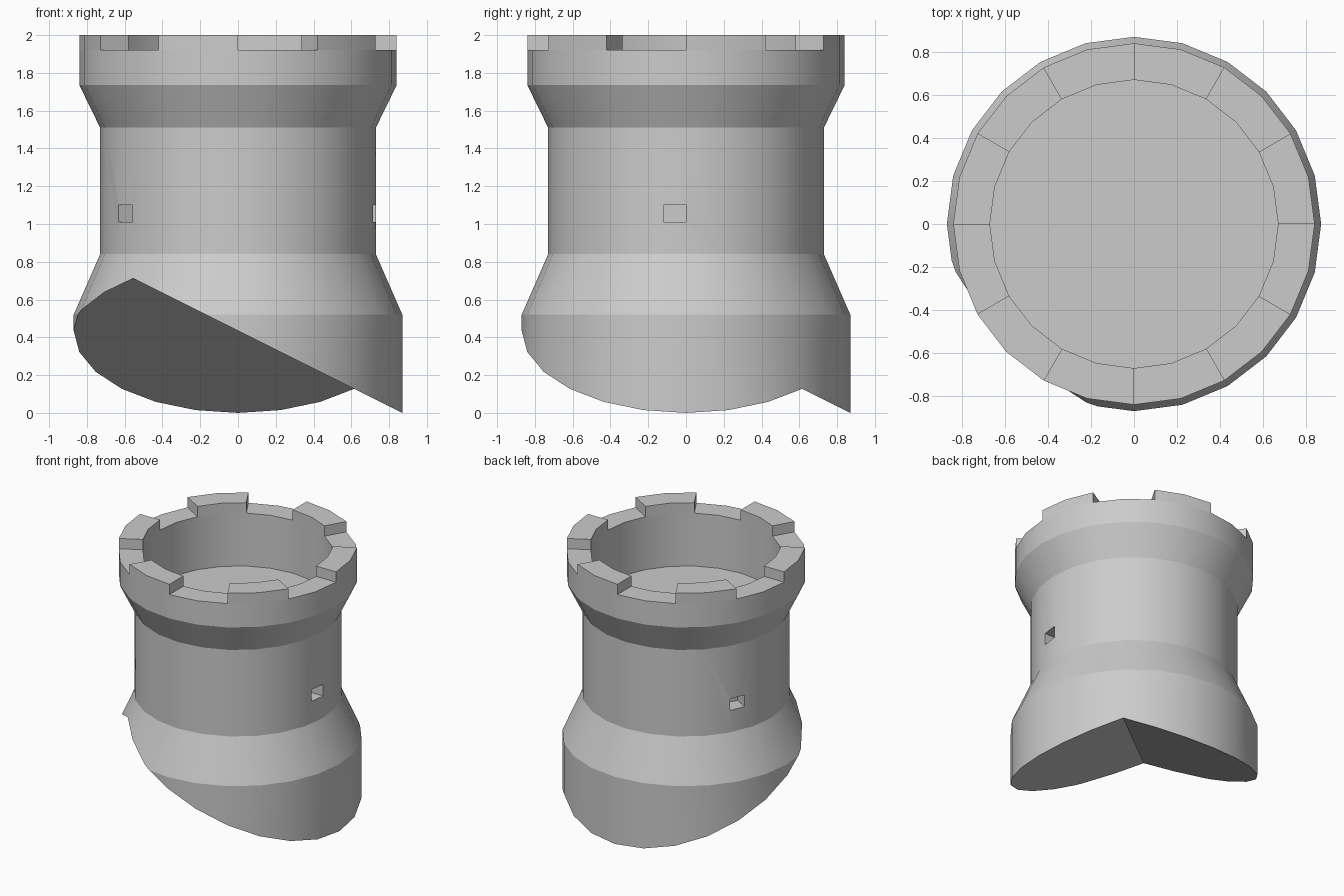
import bpy, bmesh, math
from mathutils import Matrix, Vector

SIDES = 24
cube = bpy.data.objects.get("Cube")
if cube:
    bpy.data.objects.remove(cube, do_unlink=True)

stone = bpy.data.materials.new("grey_stone")
stone.use_nodes = True
grey = (0.6, 0.6, 0.6, 1)
stone.diffuse_color = grey
stone.node_tree.nodes["Principled BSDF"].inputs["Base Color"].default_value = grey


def add_object(name, bm):
    bmesh.ops.recalc_face_normals(bm, faces=bm.faces)
    mesh = bpy.data.meshes.new(name)
    bm.to_mesh(mesh)
    bm.free()
    mesh.materials.append(stone)
    obj = bpy.data.objects.new(name, mesh)
    bpy.context.collection.objects.link(obj)
    return obj


def hull(name, points):
    bm = bmesh.new()
    for p in points:
        bm.verts.new(p)
    bmesh.ops.convex_hull(bm, input=bm.verts)
    return add_object(name, bm)


def cut(target, cutter):
    mod = target.modifiers.new("cut", "BOOLEAN")
    mod.operation = "DIFFERENCE"
    mod.solver = "EXACT"
    mod.object = cutter
    cutter.hide_render = True
    bpy.context.view_layer.objects.active = target
    bpy.ops.object.modifier_apply(modifier=mod.name)
    bpy.data.objects.remove(cutter, do_unlink=True)


# Round tower: flared foot, shaft, flared head, rim and sunken floor
profile = [(0.87, -0.2), (0.87, 0.52), (0.73, 0.84), (0.73, 1.51),
           (0.84, 1.735), (0.84, 1.92), (0.67, 1.92), (0.67, 1.51)]
bm = bmesh.new()
rings = []
for r, z in profile:
    angles = [math.tau * i / SIDES for i in range(SIDES)]
    rings.append([bm.verts.new((r * math.cos(a), r * math.sin(a), z)) for a in angles])
rim_faces = []
for k in range(len(rings) - 1):
    for i in range(SIDES):
        j = (i + 1) % SIDES
        face = bm.faces.new((rings[k][i], rings[k][j], rings[k + 1][j], rings[k + 1][i]))
        if k == 5:
            rim_faces.append(face)
bm.faces.new(rings[0][::-1])
bm.faces.new(rings[-1])

# Battlements: raise every other pair of rim faces
for i in range(0, SIDES, 4):
    new = bmesh.ops.extrude_face_region(bm, geom=rim_faces[i:i + 2])["geom"]
    verts = [v for v in new if isinstance(v, bmesh.types.BMVert)]
    bmesh.ops.translate(bm, verts=verts, vec=(0, 0, 0.08))
tower = add_object("tower", bm)

# Underside: two slopes meeting on a diagonal ridge
corners = [(x, y) for x in (-2, 2) for y in (-2, 2)]
cut(tower, hull("underside_cutter",
                [(x, y, 0.435 - 0.5 * max(x, y)) for x, y in corners]
                + [(x, y, -3) for x, y in corners]))

# Small window recesses around the shaft
for angle, side in ((0, -1), (150, 1), (210, 1)):
    turn = Matrix.Rotation(math.radians(angle), 3, "Z")
    points = [turn @ Vector((x, y * side, z))
              for x in (0.6, 0.8) for y in (0, 0.12) for z in (1.01, 1.1)]
    cut(tower, hull("window_cutter", points))

bpy.ops.object.select_all(action="DESELECT")
tower.select_set(True)
bpy.context.view_layer.objects.active = tower
bpy.ops.object.shade_smooth_by_angle(angle=math.radians(20))
